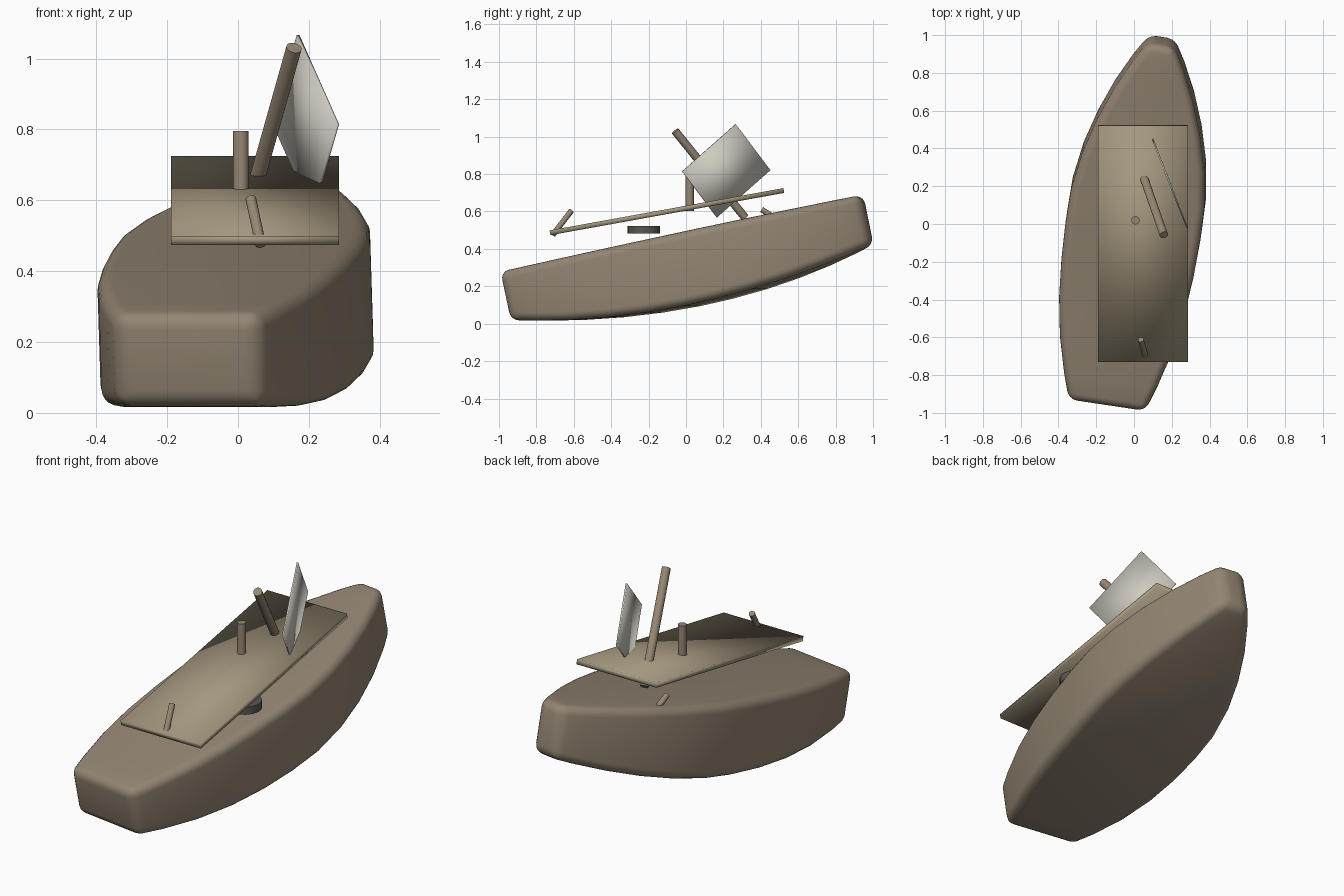
import bpy, bmesh, math
from mathutils import Vector, Matrix, Euler

if "Cube" in bpy.data.objects:
    bpy.data.objects.remove(bpy.data.objects["Cube"])


def material(name, rgb):
    m = bpy.data.materials.new(name)
    m.diffuse_color = (*rgb, 1)
    m.use_nodes = True
    m.node_tree.nodes["Principled BSDF"].inputs["Base Color"].default_value = m.diffuse_color
    return m


hull_wood = material("hull_wood", (0.29, 0.235, 0.17))
deck_wood = material("deck_wood", (0.37, 0.31, 0.21))
pole_wood = material("pole_wood", (0.31, 0.245, 0.175))
cloth = material("cloth", (0.62, 0.60, 0.53))
iron = material("iron", (0.10, 0.095, 0.08))


def finish(name, bm, mat, smooth=None):
    bmesh.ops.recalc_face_normals(bm, faces=bm.faces)
    me = bpy.data.meshes.new(name)
    bm.to_mesh(me)
    bm.free()
    me.materials.append(mat)
    ob = bpy.data.objects.new(name, me)
    bpy.context.collection.objects.link(ob)
    for p in me.polygons:
        p.use_smooth = True
    if smooth:
        bpy.ops.object.select_all(action='DESELECT')
        ob.select_set(True)
        bpy.context.view_layer.objects.active = ob
        bpy.ops.object.shade_smooth_by_angle(angle=math.radians(smooth))
    return ob


def rod(name, a, b, r, mat, sides=20):
    a, b = Vector(a), Vector(b)
    d = b - a
    m = Matrix.Translation((a + b) / 2) @ d.to_track_quat('Z', 'Y').to_matrix().to_4x4()
    bm = bmesh.new()
    bmesh.ops.create_cone(bm, cap_ends=True, segments=sides, radius1=r, radius2=r,
                          depth=d.length, matrix=m)
    return finish(name, bm, mat, 40)


def slab(name, centre, u, v, thick, mat):
    # box spanned by two full edge vectors and a thickness
    u, v = Vector(u), Vector(v)
    n = u.cross(v).normalized() * thick
    m = Matrix((u, v, n)).transposed().to_4x4()
    m.translation = Vector(centre)
    bm = bmesh.new()
    bmesh.ops.create_cube(bm, size=1, matrix=m)
    return finish(name, bm, mat)


# hull: flat deck, curved sides, rocker bottom (half-widths per station)
stations = [(-1.0, .205), (-.86, .25), (-.67, .30), (-.46, .335), (-.25, .353),
            (-.05, .36), (.13, .357), (.33, .327), (.52, .276), (.70, .21),
            (.86, .135), (.975, .07)]
bm = bmesh.new()
rings = []
for y, w in stations:
    d = 0.39 - 0.125 * y * y
    rings.append([bm.verts.new(p) for p in ((-w, y, 0), (w, y, 0), (w, y, -d), (-w, y, -d))])
for a, b in zip(rings, rings[1:]):
    for i in range(4):
        j = (i + 1) % 4
        bm.faces.new((a[i], a[j], b[j], b[i]))
bm.faces.new(rings[0])
bm.faces.new(rings[-1])
hull = finish("hull", bm, hull_wood)
hull.rotation_euler = Euler((math.radians(12), 0, math.radians(-8.5)))
hull.location = (0, 0, 0.486)
bev = hull.modifiers.new("rounding", 'BEVEL')
bev.width = 0.045
bev.segments = 5
bev.limit_method = 'ANGLE'
bev.angle_limit = math.radians(40)

# loose plank lying over the deck
slab("plank", (0.048, -0.102, 0.599), (0.475, 0, 0), (0, 1.25, 0.226), 0.026, deck_wood)

# thin cloth panel standing on one corner
slab("sail_panel", (0.190, 0.215, 0.8175), (0.112, -0.285, -0.252),
     (-0.071, 0.185, -0.246), 0.008, cloth)

# posts and pegs
rod("mast_stub", (0.008, 0.02, 0.602), (0.008, 0.02, 0.796), 0.022, pole_wood)
rod("leaning_pole", (0.028, 0.315, 0.568), (0.158, -0.058, 1.03), 0.022, pole_wood)
rod("front_peg", (0.064, -0.712, 0.475), (0.036, -0.612, 0.605), 0.015, pole_wood)
rod("rear_peg", (-0.16, 0.50, 0.55), (-0.17, 0.405, 0.61), 0.015, pole_wood)

# flat disc under the plank
rod("disc", (0.195, -0.225, 0.481), (0.195, -0.225, 0.522), 0.087, iron, 28)
